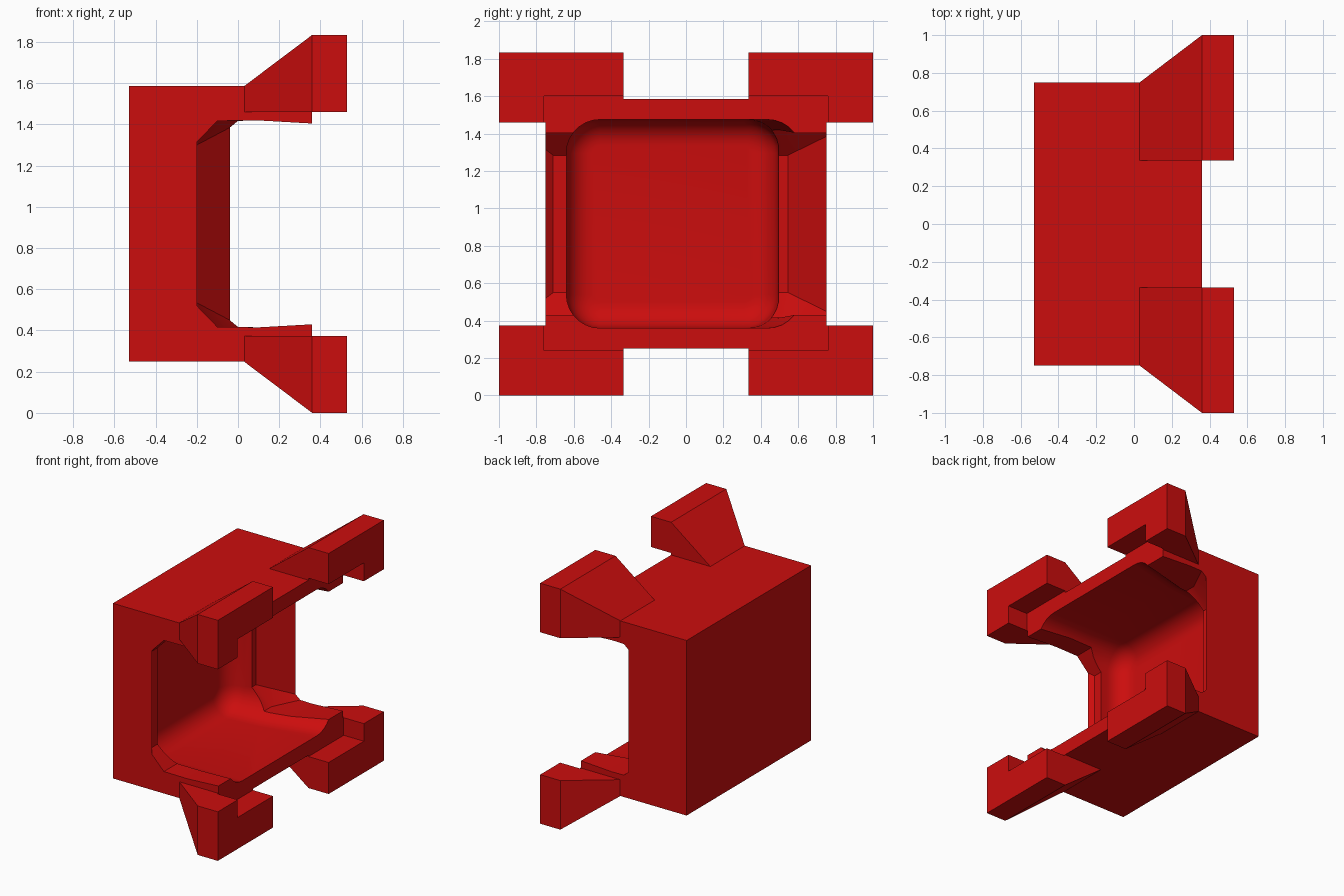
import bpy, bmesh, math

if "Cube" in bpy.data.objects:
    bpy.data.objects.remove(bpy.data.objects["Cube"])

MID = 0.917  # mirror height

red = bpy.data.materials.new("red")
red.diffuse_color = (0.6, 0.004, 0.004, 1)
red.use_nodes = True
red.node_tree.nodes["Principled BSDF"].inputs["Base Color"].default_value = red.diffuse_color


def loft(name, rings):
    """Closed solid through matching rings of points."""
    bm = bmesh.new()
    vs = [[bm.verts.new(p) for p in r] for r in rings]
    n = len(vs[0])
    for a, b in zip(vs, vs[1:]):
        for i in range(n):
            j = (i + 1) % n
            bm.faces.new((a[i], a[j], b[j], b[i]))
    bm.faces.new(vs[0])
    bm.faces.new(vs[-1])
    bmesh.ops.recalc_face_normals(bm, faces=bm.faces)
    me = bpy.data.meshes.new(name)
    bm.to_mesh(me)
    bm.free()
    me.materials.append(red)
    ob = bpy.data.objects.new(name, me)
    bpy.context.collection.objects.link(ob)
    return ob


def rect(x, y0, y1, z0, z1):
    return [(x, y0, z0), (x, y1, z0), (x, y1, z1), (x, y0, z1)]


def round_rect(x, y0, y1, z0, z1, r, seg=7):
    pts = []
    for cy, cz, a0 in ((y1 - r, z1 - r, 0), (y0 + r, z1 - r, 90),
                       (y0 + r, z0 + r, 180), (y1 - r, z0 + r, 270)):
        for i in range(seg + 1):
            a = math.radians(a0 + 90 * i / seg)
            pts.append((x, cy + r * math.cos(a), cz + r * math.sin(a)))
    return pts


def opening(y, x0, z0, x1, z1):
    """Side opening outline: chamfer from (x0, z0) to (x1, z1), mirrored in height."""
    low = [(x0, z0), (x1, z1), (0.1, 0.415), (0.45, 0.435)]
    up = [(x, 2 * MID - z) for x, z in reversed(low)]
    return [(x, y, z) for x, z in low + up]


def combine(body, other, op):
    m = body.modifiers.new(op, 'BOOLEAN')
    m.operation = op
    m.solver = 'EXACT'
    m.object = other
    bpy.context.view_layer.objects.active = body
    bpy.ops.object.modifier_apply(modifier=m.name)
    bpy.data.objects.remove(other)


# Main block
body = loft("socket_housing", [rect(-0.53, -0.75, 0.75, 0.25, 1.585),
                               rect(0.37, -0.75, 0.75, 0.25, 1.585)])

# Four flared corner lugs
for sy in (-1, 1):
    for sz in (-1, 1):
        rings = []
        for x, y, z in ((0.0, 0.727, 1.563), (0.36, 1.0, 1.834), (0.53, 1.0, 1.834)):
            rings.append([(px, sy * py, MID + sz * (pz - MID))
                          for px, py, pz in rect(x, 0.335, y, 1.46, z)])
        combine(body, loft("corner_lug", rings), 'UNION')

# Rebate inside the lugs, flush with the rim
combine(body, loft("rebate_cutter", [rect(0.36, -0.76, 0.76, 0.24, 1.6),
                                     rect(0.7, -0.76, 0.76, 0.24, 1.6)]), 'DIFFERENCE')

# Rounded pocket, tapering on the back side, with a filleted floor
R = 0.14
rings = [round_rect(0.45, -0.64, 0.64, 0.36, 1.475, 0.18),
         round_rect(-0.05, -0.64, 0.51, 0.36, 1.475, 0.18)]
for i in range(8):
    a = math.radians(90 * i / 7)
    d = R * (1 - math.cos(a))
    rings.append(round_rect(-0.29 - R * math.sin(a), -0.64 + d, 0.49 - d,
                            0.36 + d, 1.475 - d, 0.18 - d))
combine(body, loft("pocket_cutter", rings), 'DIFFERENCE')

# Side openings with sloping edges
combine(body, loft("front_opening_cutter", [
    opening(-0.85, -0.125, 0.435, -0.09, 0.417),
    opening(-0.75, -0.2, 0.52, -0.1, 0.417),
    opening(-0.71, -0.23, 0.55, -0.1, 0.417),
    opening(-0.3, -0.23, 0.55, -0.1, 0.417)]), 'DIFFERENCE')
combine(body, loft("back_opening_cutter", [
    opening(0.2, -0.23, 0.55, -0.1, 0.417),
    opening(0.545, -0.23, 0.55, -0.1, 0.417),
    opening(0.75, -0.04, 0.45, 0.0, 0.417),
    opening(0.80, 0.0, 0.427, 0.02, 0.417)]), 'DIFFERENCE')

# Smooth pocket, crisp edges
body.select_set(True)
bpy.context.view_layer.objects.active = body
bpy.ops.object.shade_smooth_by_angle(angle=math.radians(25))
